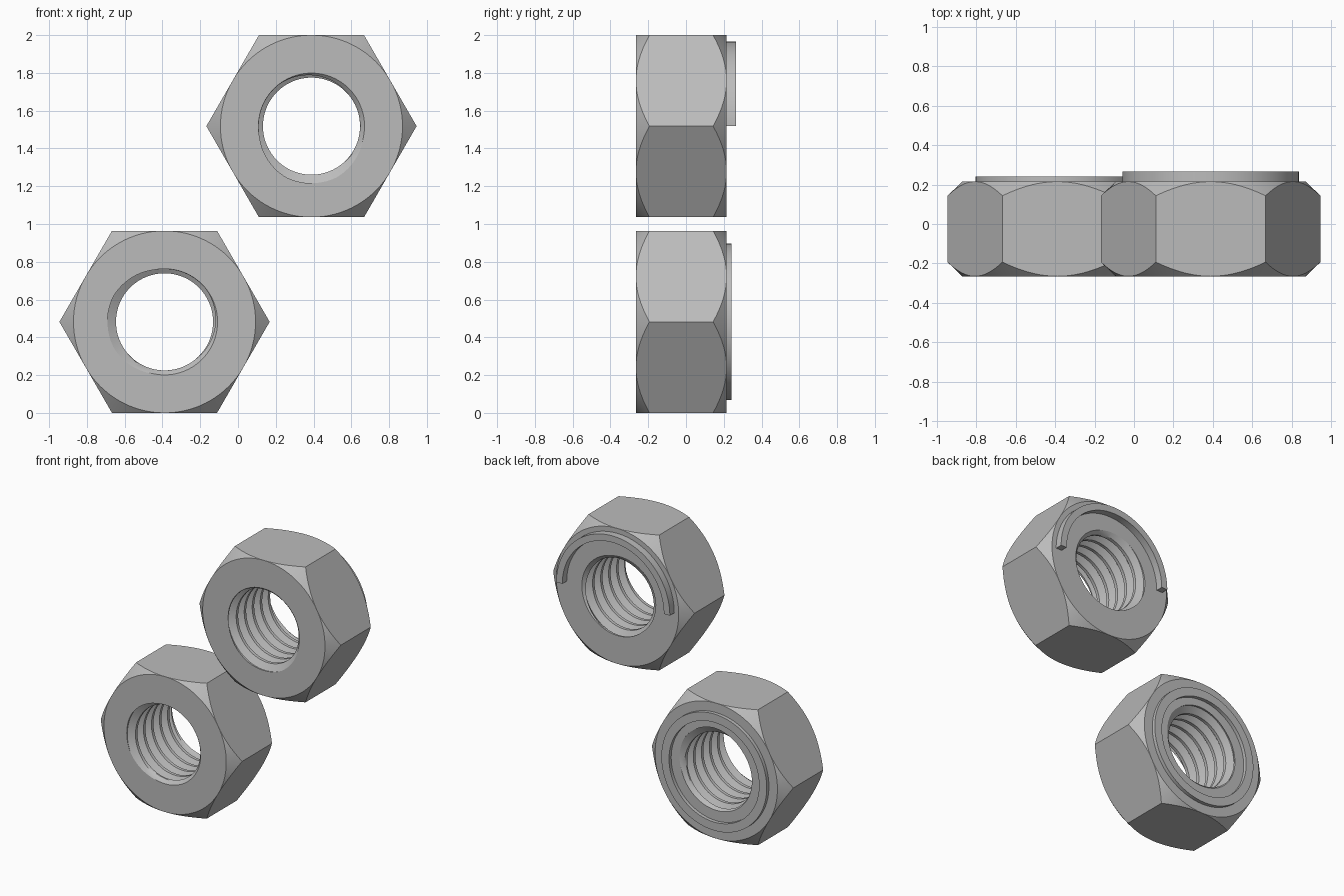
import bpy, bmesh, math
from math import pi, cos, sin, radians

cube = bpy.data.objects.get("Cube")
if cube:
    bpy.data.objects.remove(cube, do_unlink=True)

SEG = 96                       # steps around each nut
FLAT = 0.482                   # centre to flat side
FRONT, BACK = -0.265, 0.215    # end faces along y
MINOR, MAJOR, PITCH = 0.257, 0.302, 0.09
MOUTH = 0.281                  # bore radius at the end faces

steel = bpy.data.materials.new("grey steel")
steel.use_nodes = True
GREY = (0.5, 0.5, 0.5, 1)
steel.diffuse_color = GREY
steel.node_tree.nodes["Principled BSDF"].inputs["Base Color"].default_value = GREY


def sweep(name, columns, centre, capped=False):
    """Join closed (radius, y) profiles, given with their angles, around the y axis."""
    bm = bmesh.new()
    rows = [[bm.verts.new((r * cos(a), y, r * sin(a))) for r, y in pts]
            for a, pts in columns]
    for one, two in zip(rows, rows[1:]):
        for i in range(len(one)):
            bm.faces.new((one[i - 1], one[i], two[i], two[i - 1]))
    if capped:
        bm.faces.new(rows[0])
        bm.faces.new(rows[-1])
    bmesh.ops.remove_doubles(bm, verts=bm.verts[:], dist=1e-5)
    bmesh.ops.recalc_face_normals(bm, faces=bm.faces[:])
    mesh = bpy.data.meshes.new(name)
    bm.to_mesh(mesh)
    bm.free()
    mesh.materials.append(steel)
    obj = bpy.data.objects.new(name, mesh)
    obj.location = (centre[0], 0, centre[1])
    bpy.context.collection.objects.link(obj)
    bpy.ops.object.select_all(action='DESELECT')
    obj.select_set(True)
    bpy.context.view_layer.objects.active = obj
    bpy.ops.object.shade_smooth_by_angle(angle=radians(25))
    return obj


def bore_radius(y, turn):
    """Thread with flat crest and root, widened by a bevel at each mouth."""
    f = ((y - FRONT) / PITCH + turn + 0.625) % 1
    rise = min(max((f - 0.25) / 0.3, 0), 1) - max((f - 0.7) / 0.3, 0)
    depth = min(y - FRONT, BACK - y)
    return max(MINOR + (MAJOR - MINOR) * rise, MOUTH - depth)


def nut(name, centre, start):
    columns = []
    for j in range(SEG + 1):
        a = 2 * pi * j / SEG
        turn = (a - start) / (2 * pi)
        # Threaded bore, its rows following the helix
        pts = []
        for t in range(-1, 8):
            for f in (0, 0.125, 0.25, 0.4, 0.55, 0.7, 0.85):
                y = FRONT + PITCH * (t + f - 0.625 - turn)
                y = min(max(y, FRONT), BACK)
                pts.append((bore_radius(y, turn), y))
        # Hexagon with bevelled corners
        side = FLAT / cos(a % (pi / 3) - pi / 6)
        drop = (side - FLAT) * 0.96
        pts += [(FLAT, BACK), (side, BACK - drop), (side, FRONT + drop), (FLAT, FRONT)]
        columns.append((a, pts))
    sweep(name, columns, centre)


def collar(name, centre, inner, outer, top, sweep_angle):
    base = BACK - 0.005
    profile = [(inner, base), (inner, top), (outer, top), (outer, base)]
    columns = [(sweep_angle * j / SEG, profile) for j in range(SEG + 1)]
    sweep(name, columns, centre, capped=sweep_angle < 2 * pi)


UPPER, LOWER = (0.389, 1.518), (-0.389, 0.482)
nut("upper_nut", UPPER, radians(270))
nut("lower_nut", LOWER, radians(180))

# Raised ridges on the back faces
collar("upper_half_ridge", UPPER, 0.40, 0.447, 0.265, pi)
collar("lower_full_ridge", LOWER, 0.355, 0.415, 0.24, 2 * pi)
